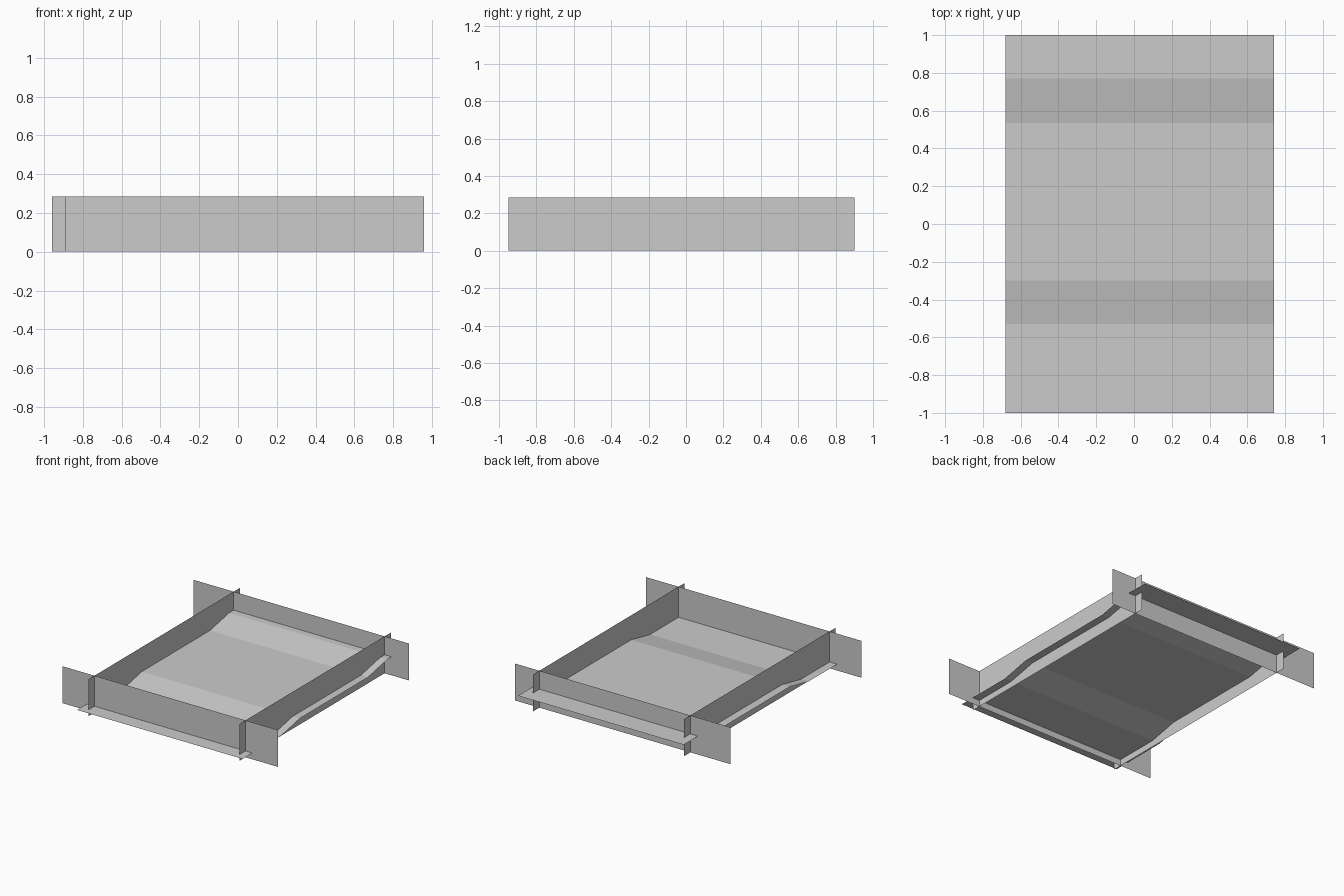
import bpy

if "Cube" in bpy.data.objects:
    bpy.data.objects.remove(bpy.data.objects["Cube"])

TOP = 0.286


def sheet(name, path, extrude):
    """Thin sheet: a path of points swept along one straight vector."""
    n = len(path)
    far = [tuple(a + b for a, b in zip(p, extrude)) for p in path]
    faces = [(i, i + 1, n + i + 1, n + i) for i in range(n - 1)]
    mesh = bpy.data.meshes.new(name)
    mesh.from_pydata(list(path) + far, [], faces)
    mesh.update()
    obj = bpy.data.objects.new(name, mesh)
    bpy.context.collection.objects.link(obj)
    return obj


# Front and back boards, offset from each other along x
for name, y, x0, x1 in (("front_board", -0.88, -0.89, 0.96),
                        ("back_board", 0.825, -0.96, 0.89)):
    sheet(name, [(x0, y, 0), (x1, y, 0)], (0, 0, TOP))

# Left and right boards, crossing the front and back boards
for name, x in (("left_board", -0.615), ("right_board", 0.68)):
    sheet(name, [(x, -0.95, 0), (x, 0.90, 0)], (0, 0, TOP))

# Stepped floor: three level areas joined by two slopes, poking through the boards
profile = [(1.0, 0.143), (0.77, 0.143), (0.535, 0.096),
           (-0.30, 0.096), (-0.53, 0.049), (-1.0, 0.049)]
sheet("stepped_floor", [(-0.68, y, z) for y, z in profile], (1.42, 0, 0))
